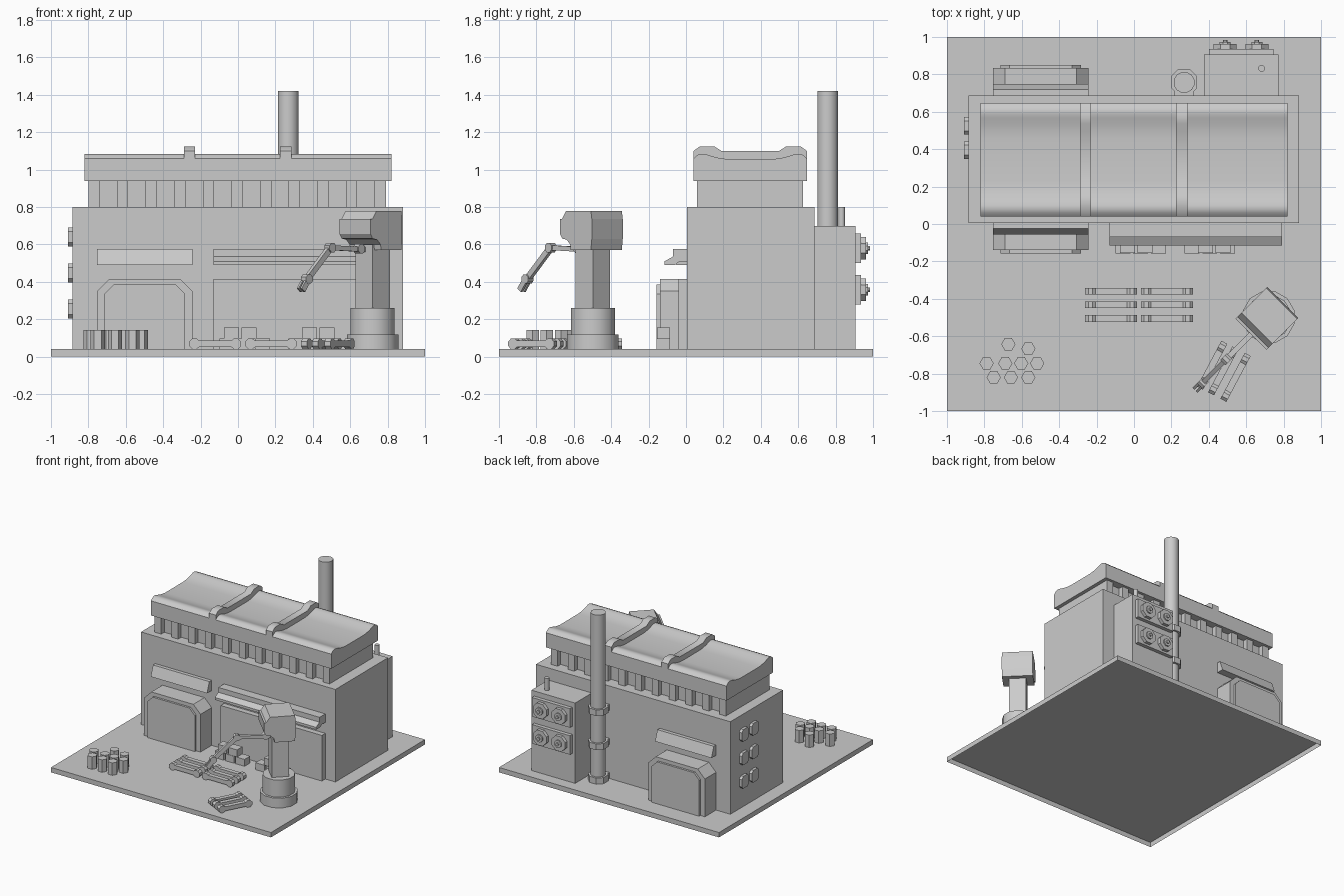
import bpy, bmesh, math
from mathutils import Matrix, Vector

if "Cube" in bpy.data.objects:
    bpy.data.objects.remove(bpy.data.objects["Cube"])


def prism(name, profile, axis, a, b, matrix=None, smooth=0, open_start=False):
    """Extrude a 2D profile along an axis: x -> (y,z), y -> (x,z), z -> (x,y)."""
    place = {'x': lambda u, v, t: (t, u, v),
             'y': lambda u, v, t: (u, t, v),
             'z': lambda u, v, t: (u, v, t)}[axis]
    bm = bmesh.new()
    lo = [bm.verts.new(place(u, v, a)) for u, v in profile]
    hi = [bm.verts.new(place(u, v, b)) for u, v in profile]
    if not open_start:
        bm.faces.new(lo)
    bm.faces.new(hi[::-1])
    n = len(lo)
    for i in range(n):
        j = (i + 1) % n
        bm.faces.new((lo[i], hi[i], hi[j], lo[j]))
    if matrix:
        bm.transform(matrix)
    bmesh.ops.recalc_face_normals(bm, faces=bm.faces)
    mesh = bpy.data.meshes.new(name)
    bm.to_mesh(mesh)
    bm.free()
    ob = bpy.data.objects.new(name, mesh)
    bpy.context.collection.objects.link(ob)
    if smooth:
        bpy.ops.object.select_all(action='DESELECT')
        ob.select_set(True)
        bpy.context.view_layer.objects.active = ob
        bpy.ops.object.shade_smooth_by_angle(angle=math.radians(smooth))
    return ob


def box(name, x0, x1, y0, y1, z0, z1, open_start=False):
    corners = [(x0, y0), (x1, y0), (x1, y1), (x0, y1)]
    return prism(name, corners, 'z', z0, z1, open_start=open_start)


def ngon(u, v, r, n, turn=0.5):
    return [(u + r * math.cos(2 * math.pi * (i + turn) / n),
             v + r * math.sin(2 * math.pi * (i + turn) / n)) for i in range(n)]


def chamfered(u0, u1, v0, v1, c):
    return [(u0 + c, v0), (u1 - c, v0), (u1, v0 + c), (u1, v1 - c),
            (u1 - c, v1), (u0 + c, v1), (u0, v1 - c), (u0, v0 + c)]


# Ground tray, hollow underneath, and main hall
box("ground_plate", -1, 1, -1, 1, 0, 0.04, open_start=True)
box("main_hall", -0.885, 0.882, 0.005, 0.688, 0.04, 0.80, open_start=True)

# Clerestory with pillars on both long sides
box("clerestory", -0.80, 0.79, 0.10, 0.585, 0.80, 0.94, open_start=True)
for i in range(11):
    x = -0.80 + i * 0.153
    for y in (0.06, 0.585):
        box("clerestory_pillar", x, x + 0.06, y, y + 0.04, 0.80, 0.94, open_start=True)

# Roof with a raised curve along each edge, and two ribs over it
MID = 0.3435
half = [(MID, 1.056), (0.23, 1.056), (0.19, 1.06), (0.155, 1.067), (0.12, 1.078),
        (0.10, 1.084), (0.08, 1.085), (0.06, 1.078), (0.04, 1.06)]
top = half + [(0.04, 0.94)]
roof = top + [(2 * MID - y, z) for y, z in top[:0:-1]]
prism("roof", roof, 'x', -0.82, 0.82, smooth=45)
rib = [(MID, 1.10), (0.19, 1.10), (0.15, 1.125), (0.075, 1.125), (0.04, 1.10), (0.04, 1.0)]
rib = rib + [(2 * MID - y, z) for y, z in rib[:0:-1]]
for x in (-0.29, 0.225):
    prism("roof_rib", rib, 'x', x, x + 0.06, smooth=45)

# Garage porch, front and back
flip = Matrix.Translation((0, 2 * 0.3465, 0)) @ Matrix.Scale(-1, 4, (0, 1, 0))
for side, m in (("front", None), ("back", flip)):
    for part, d, ztop, y in (("porch", 0, 0.415, -0.14), ("door", 0.04, 0.385, -0.157)):
        l, r, c = -0.755 + d, -0.243 - d, 0.065 - d * 0.4
        outline = [(l, 0.04), (l, ztop - c), (l + c, ztop), (r - c, ztop), (r, ztop - c), (r, 0.04)]
        prism(f"{side}_{part}", outline, 'y', y, 0.005 if part == "porch" else -0.14, m)
    prism(f"{side}_porch_awning", [(0.005, 0.49), (-0.055, 0.49), (-0.025, 0.575), (0.005, 0.575)],
          'x', -0.755, -0.243, m)

# Loading bay with stepped awning
box("loading_bay", -0.13, 0.79, -0.04, 0.005, 0.04, 0.415)
prism("loading_awning", [(0.005, 0.575), (-0.07, 0.575), (-0.07, 0.535), (-0.115, 0.51),
                         (-0.115, 0.49), (-0.06, 0.49), (-0.04, 0.505), (0.005, 0.505)],
      'x', -0.13, 0.79)

# Crate stacks
for x in (0.035, 0.405):
    for dx in (-0.095, 0, 0.095):
        box("crate", x + dx - 0.04, x + dx + 0.04, -0.158, -0.085, 0.04, 0.097)
for x in (-0.035, 0.06, 0.383, 0.475):
    box("upper_crate", x - 0.04, x + 0.04, -0.155, -0.085, 0.097, 0.155)

# Left wall windows
for y in (0.395, 0.525):
    for z in (0.255, 0.447, 0.64):
        prism("side_window", chamfered(y - 0.047, y + 0.047, z - 0.05, z + 0.05, 0.02),
              'x', -0.908, -0.885)

# Chimney with clamps fixed to the back wall
prism("chimney", ngon(0.268, 0.757, 0.057, 12), 'z', 0.04, 1.42, smooth=50, open_start=True)
for z in (0.04, 0.32, 0.60):
    prism("chimney_clamp", chamfered(0.197, 0.338, 0.688, 0.828, 0.04), 'z', z, z + 0.05)
    box("clamp_bracket", 0.215, 0.32, 0.685, 0.757, z, z + 0.05)

# Plant room with vent pipe and fans
box("plant_room", 0.374, 0.772, 0.685, 0.905, 0.04, 0.70, open_start=True)
prism("vent_pipe", ngon(0.682, 0.832, 0.018, 16), 'z', 0.70, 0.80, smooth=40)
for z in (0.358, 0.58):
    box("fan_panel", 0.40, 0.745, 0.905, 0.935, z - 0.078, z + 0.078)
    for x in (0.487, 0.657):
        prism("fan_ring", ngon(x, z, 0.066, 8), 'y', 0.935, 0.962)
        prism("fan_disc", ngon(x, z, 0.032, 8), 'y', 0.962, 0.972)
        prism("fan_hub", ngon(x, z, 0.013, 8), 'y', 0.972, 0.983)

# Crane pedestal
CX, CY = 0.72, -0.498
prism("crane_base", ngon(CX, CY, 0.142, 12), 'z', 0.04, 0.12, smooth=40, open_start=True)
prism("crane_drum", ngon(CX, CY, 0.122, 12), 'z', 0.12, 0.26, smooth=40, open_start=True)
prism("crane_column", ngon(CX, CY, 0.092, 4, 0), 'z', 0.26, 0.60, open_start=True)

# Crane head and arm, modelled along x and turned to point front left
turn = Matrix.Translation((0.711, -0.505, 0)) @ Matrix.Rotation(math.radians(225), 4, 'Z')
prism("crane_head", [(-0.112, 0.57), (-0.119, 0.63), (-0.119, 0.737), (-0.112, 0.78), (0.075, 0.78),
                     (0.105, 0.737), (0.12, 0.735), (0.12, 0.655), (0.105, 0.632), (0.07, 0.625),
                     (0.045, 0.60), (0.04, 0.57)],
      'y', -0.117, 0.117, turn)


def link(name, p, q, t, w, y=0.0):
    d = (Vector(q) - Vector(p)).normalized() * t
    pts = [(p[0] - d.y, p[1] + d.x), (q[0] - d.y, q[1] + d.x),
           (q[0] + d.y, q[1] - d.x), (p[0] + d.y, p[1] - d.x)]
    prism(name, pts, 'y', y - w, y + w, turn)


shoulder, elbow, wrist = (0.09, 0.577), (0.308, 0.583), (0.485, 0.415)
link("upper_arm", (0.04, 0.572), elbow, 0.013, 0.014)
link("forearm", elbow, wrist, 0.016, 0.012)
for name, p in (("shoulder", shoulder), ("elbow", elbow), ("wrist", wrist)):
    prism(name + "_joint", ngon(*p, 0.027, 8), 'y', -0.02, 0.02, turn)
for y in (-0.012, 0.012):
    link("finger", wrist, (0.53, 0.355), 0.016, 0.007, y)


# Stacked links: a bar with an eight-sided knob at each end
def connecting_bar(x, y, angle):
    right = [(0.111 + u, v) for u, v in ngon(0, 0, 0.03, 8)]
    right = right[4:] + right[:4]
    knob = [(0.085, -0.017)] + right[1:7] + [(0.085, 0.017)]
    outline = knob + [(-u, -v) for u, v in knob]
    m = Matrix.Translation((x, y, 0.069)) @ Matrix.Rotation(math.radians(angle), 4, 'Z')
    prism("connecting_bar", outline, 'y', -0.018, 0.018, m)


for x in (-0.122, 0.177):
    for y in (-0.36, -0.432, -0.505):
        connecting_bar(x, y, 0)
for x, y in ((0.418, -0.755), (0.477, -0.785), (0.543, -0.82)):
    connecting_bar(x, y, 62)

# Hexagonal barrels
for x, y in ((-0.672, -0.643), (-0.565, -0.667), (-0.788, -0.745), (-0.688, -0.745), (-0.603, -0.745),
             (-0.518, -0.745), (-0.75, -0.82), (-0.658, -0.82), (-0.565, -0.82)):
    prism("barrel", ngon(x, y, 0.038, 6, 0), 'z', 0.04, 0.142, open_start=True)
